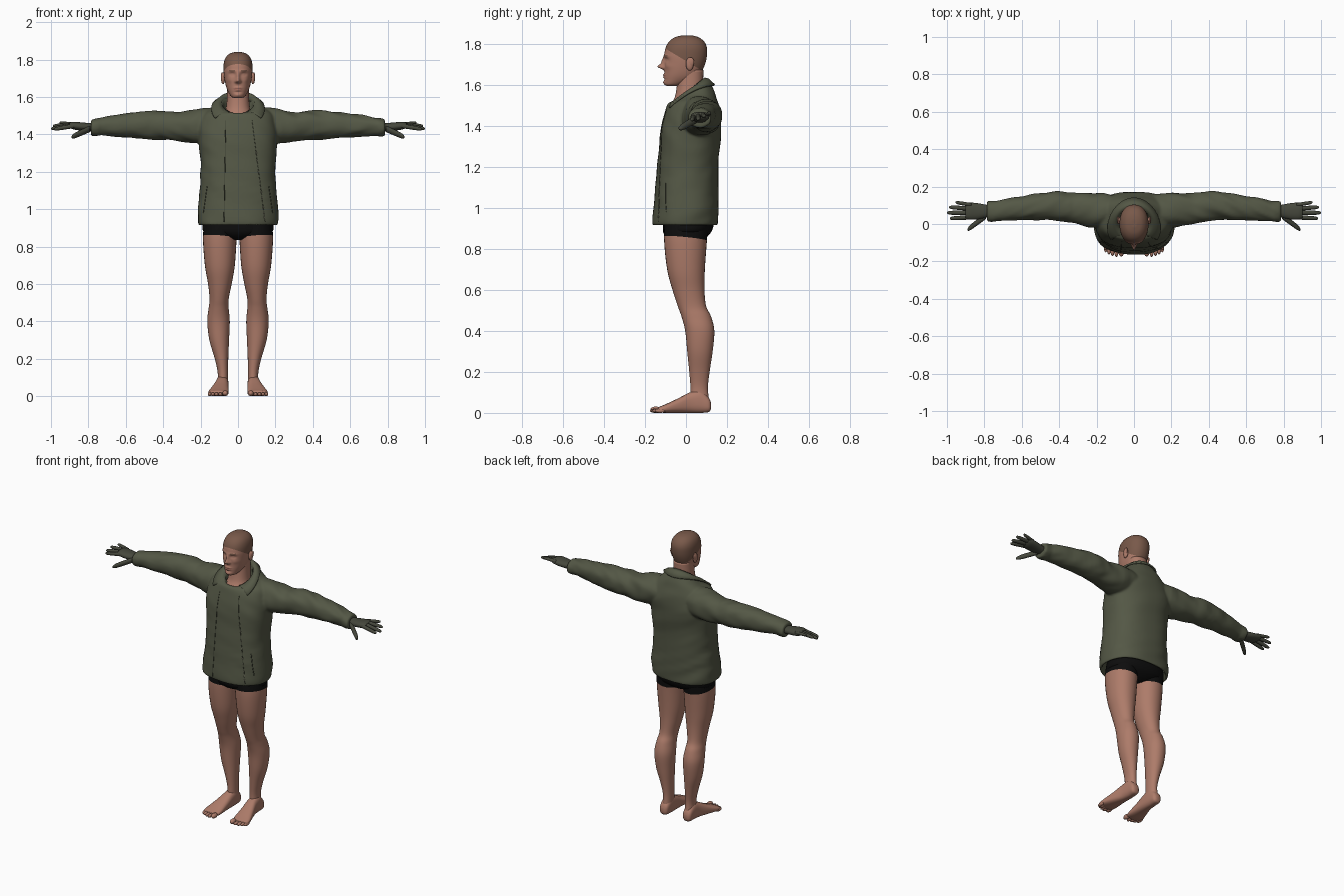
import bpy, bmesh, math
from mathutils import Vector, noise

if "Cube" in bpy.data.objects:
    bpy.data.objects.remove(bpy.data.objects["Cube"])


def mat(name, rgb):
    m = bpy.data.materials.new(name)
    m.diffuse_color = (*rgb, 1)
    m.use_nodes = True
    m.node_tree.nodes["Principled BSDF"].inputs["Base Color"].default_value = m.diffuse_color
    return m


SKIN = mat("skin", (.42, .20, .143))
HAIR = mat("short hair", (.19, .10, .068))
LIPS = mat("lips", (.36, .15, .11))
OLIVE = mat("olive cloth", (.088, .096, .06))
SEAM = mat("seam dark olive", (.045, .05, .032))
GLOVE = mat("glove", (.06, .063, .045))
BLACK = mat("black briefs", (.004, .004, .004))
ZIP = mat("zip metal", (.25, .24, .17))


def finish(name, bm, *mats, mirror=False):
    bmesh.ops.recalc_face_normals(bm, faces=bm.faces)
    me = bpy.data.meshes.new(name)
    bm.to_mesh(me)
    bm.free()
    me.polygons.foreach_set("use_smooth", [True] * len(me.polygons))
    ob = bpy.data.objects.new(name, me)
    bpy.context.collection.objects.link(ob)
    for m in mats:
        me.materials.append(m)
    if mirror:
        ob.modifiers.new("mirror", 'MIRROR').use_mirror_merge = False
    return ob


def spline(rows, steps):
    """Catmull-Rom interpolation between rows of numbers."""
    out = []
    for i in range(len(rows) - 1):
        a, b, c, d = (rows[max(0, min(len(rows) - 1, i + k))] for k in (-1, 0, 1, 2))
        for j in range(steps):
            t = j / steps
            out.append([.5 * (2 * q + (r - p) * t + (2 * p - 5 * q + 4 * r - s) * t * t
                              + (3 * q - p - 3 * r + s) * t ** 3) for p, q, r, s in zip(a, b, c, d)])
    return out + [list(rows[-1])]


def loft(bm, rings, axis='Z', s=1, seg=32, steps=5, n=2.2, wob=0):
    """Closed tube through rings (position, lo1, hi1, lo2, hi2[, tilt]) along an axis."""
    rings = [tuple(r) + (0,) * (6 - len(r)) for r in rings]
    loops = []
    for a, l1, h1, l2, h2, tilt in spline(rings, steps):
        loop = []
        for k in range(seg):
            t = 2 * math.pi * k / seg
            c, d = math.cos(t), math.sin(t)
            e1 = math.copysign(abs(c) ** (2 / n), c)
            e2 = math.copysign(abs(d) ** (2 / n), d)
            f = 1 + wob * noise.noise(Vector((a * 14 + c, c * 1.3 + a * 5, d * 1.3 + s)))
            u = (l1 + h1) / 2 + (h1 - l1) / 2 * e1 * f
            v = (l2 + h2) / 2 + (h2 - l2) / 2 * e2 * f
            w = a + tilt * d
            p = {'Z': (u, v, w), 'X': (w, u, v), 'Y': (u, w, v)}[axis]
            loop.append(bm.verts.new((p[0] * s, p[1], p[2])))
        loops.append(loop)
    for p, q in zip(loops, loops[1:]):
        for k in range(seg):
            bm.faces.new((p[k], p[(k + 1) % seg], q[(k + 1) % seg], q[k]))
    bm.faces.new(loops[0])
    bm.faces.new(loops[-1])


def ball(bm, co, size):
    vs = bmesh.ops.create_uvsphere(bm, u_segments=16, v_segments=10, radius=1)["verts"]
    for v in vs:
        v.co = Vector(co) + Vector(v.co[i] * size[i] for i in range(3))


# Jacket: torso and both sleeves fused into one cloth shell
bm = bmesh.new()
torso = [(1.0, .185, -.135, .125), (.925, .197, -.147, .138), (.92, .213, -.163, .155),
         (1.0, .213, -.157, .157), (1.15, .202, -.146, .157), (1.25, .2, -.138, .16),
         (1.35, .21, -.13, .168), (1.42, .213, -.118, .173), (1.48, .2, -.098, .165),
         (1.518, .175, -.086, .15, .01), (1.545, .13, -.076, .135, .03),
         (1.57, .096, -.068, .105, .055), (1.56, .08, -.06, .085, .055), (1.5, .07, -.05, .07, .03)]
loft(bm, [(z, -r, r, *rest) for z, r, *rest in torso], seg=64, n=2.4, wob=.035)
sleeve = [(.09, -.03, .155, 1.37, 1.535), (.21, -.02, .168, 1.352, 1.537), (.31, .0, .165, 1.362, 1.518),
          (.35, .008, .168, 1.366, 1.522), (.42, .018, .174, 1.37, 1.528), (.55, .022, .158, 1.381, 1.518),
          (.66, .018, .14, 1.388, 1.505), (.73, .016, .125, 1.394, 1.49), (.75, .012, .124, 1.39, 1.488),
          (.782, .014, .122, 1.391, 1.48), (.786, .03, .105, 1.405, 1.465)]
for s in (1, -1):
    loft(bm, sleeve, 'X', s, seg=48, wob=.09)
jacket = finish("jacket", bm, OLIVE)
rm = jacket.modifiers.new("fuse", 'REMESH')
rm.mode, rm.voxel_size, rm.use_smooth_shade = 'VOXEL', .007, True
sm = jacket.modifiers.new("soften", 'SMOOTH')
sm.factor, sm.iterations = .5, 4

# Fold-down collar, wrapped around the back of the neck
bm = bmesh.new()
grid = []
for i in range(41):
    a = math.radians(-150 + 7.5 * i)
    c = math.cos(a)
    top = Vector((.092 * math.sin(a), .015 + .078 * c, 1.57 + .06 * c))
    low = Vector((.142 * math.sin(a * .8), .02 + .118 * c, 1.535 + .062 * c + .027 * math.sin(a) ** 2))
    inn = top + Vector((-.006 * math.sin(a), -.006 * c, -.035))
    mid = top.lerp(low, .35) + Vector((0, 0, .006))
    grid.append([bm.verts.new(p) for p in (inn, top, mid, low)])
for p, q in zip(grid, grid[1:]):
    for k in range(3):
        bm.faces.new((p[k], p[k + 1], q[k + 1], q[k]))
collar = finish("collar", bm, OLIVE)
so = collar.modifiers.new("thickness", 'SOLIDIFY')
so.thickness, so.offset = .01, 0

# Front seam, zip and pocket edges laid on the jacket surface
shell = jacket.evaluated_get(bpy.context.evaluated_depsgraph_get())


def front_y(x, z):
    hit, co, _, _ = shell.ray_cast(Vector((x, -1, z)), Vector((0, 1, 0)))
    return co.y if hit else -.12


def strip(bm, x0, z0, x1, z1, w=.0025):
    pts = [(x0 + (x1 - x0) * i / 12, z0 + (z1 - z0) * i / 12) for i in range(13)]
    loft(bm, [(z, x - w, x + w, front_y(x, z) - .002, front_y(x, z) + .004) for x, z in pts], seg=6, steps=2)


bm = bmesh.new()
strip(bm, -.075, .93, -.065, 1.475)
strip(bm, .145, .93, .075, 1.475, .0015)
for s in (1, -1):
    strip(bm, s * .185, .98, s * .165, 1.12)
finish("jacket_seams", bm, SEAM)
bm = bmesh.new()
for z in (.955, .98, 1.01, 1.06, 1.09, 1.15, 1.2, 1.26, 1.3):
    x = .145 - .07 * (z - .93) / .545
    ball(bm, (x, front_y(x, z) - .001, z), (.003, .003, .006))
finish("zip_teeth", bm, ZIP)

# Head with sculpted face, hair coloured above a slanted hairline
bm = bmesh.new()
head = [(1.594, .02, -.095, -.04), (1.602, .036, -.104, -.01), (1.63, .054, -.106, .05),
        (1.66, .065, -.105, .075), (1.70, .073, -.105, .093), (1.74, .077, -.106, .102),
        (1.78, .076, -.099, .102), (1.81, .066, -.082, .088), (1.83, .046, -.055, .062),
        (1.839, .02, -.022, .03), (1.84, .003, -.003, .003)]
loft(bm, [(z, -r, r, f, b) for z, r, f, b in head], seg=112, steps=9)
bumps = [(0, 1.687, .011, .012, .03), (0, 1.71, .009, .022, .014), (.012, 1.682, .007, .007, .009),
         (.031, 1.721, .015, .009, -.011), (.031, 1.72, .009, .005, .006), (.03, 1.739, .022, .006, .004),
         (.045, 1.69, .016, .014, .004), (0, 1.648, .019, .005, .007), (0, 1.636, .016, .005, .006),
         (0, 1.610, .018, .009, .006), (0, 1.625, .02, .004, -.003)]
for v in bm.verts:
    if v.co.y < 0:
        for x, z, sx, sz, h in bumps:
            v.co.y -= h * math.exp(-((abs(v.co.x) - x) / sx) ** 2 - ((v.co.z - z) / sz) ** 2)
up = Vector((0, .6, 1))
root = Vector((0, -.095, 1.772))
bmesh.ops.bisect_plane(bm, geom=bm.verts[:] + bm.edges[:] + bm.faces[:], plane_co=root, plane_no=up)
for f in bm.faces:
    c = f.calc_center_median()
    x = abs(c.x)
    brow = .013 < x < .046 and abs(c.z - 1.739) < .0035 and c.y < -.03
    lip = x < .024 and abs(c.z - 1.642) < .009 - x * .25 and c.y < -.05
    f.material_index = 1 if brow or (c - root).dot(up) > 0 else 2 if lip else 0
finish("head", bm, SKIN, HAIR, LIPS)

# Ears
bm = bmesh.new()
ball(bm, (.08, .018, 1.70), (.011, .019, .032))
ball(bm, (.085, .024, 1.71), (.007, .016, .022))
finish("ears", bm, SKIN, mirror=True)

# Neck
bm = bmesh.new()
loft(bm, [(1.46, -.085, .085, -.078, .08), (1.5, -.076, .076, -.074, .08), (1.54, -.064, .064, -.054, .08),
          (1.6, -.059, .059, -.044, .083), (1.67, -.058, .058, -.04, .085)])
finish("neck", bm, SKIN)

# Gloved hands: palm, four fingers and thumb
bm = bmesh.new()
loft(bm, [(.75, .035, .1, 1.415, 1.46), (.79, .034, .103, 1.415, 1.46), (.84, .024, .112, 1.42, 1.464),
          (.88, .024, .114, 1.426, 1.467), (.9, .032, .11, 1.435, 1.462)], 'X')
digits = [((.87, .036, 1.446), (.985, .03, 1.427), .012), ((.87, .06, 1.45), (1.0, .06, 1.43), .0125),
          ((.87, .082, 1.452), (.99, .09, 1.445), .012), ((.87, .102, 1.452), (.955, .116, 1.462), .0105),
          ((.79, .045, 1.43), (.89, -.03, 1.385), .0175)]
for p, q, r in digits:
    rings = []
    for t, k in ((0, 1), (.5, .95), (.8, .85), (.93, .65), (.98, .4), (1, .05)):
        x, y, z = Vector(p).lerp(Vector(q), t)
        rings.append((x, y - r * k, y + r * k, z - r * k, z + r * k))
    loft(bm, rings, 'X', seg=14, steps=3, n=2)
finish("gloved_hands", bm, GLOVE, mirror=True)

# Legs, coloured black above the briefs' hem
bm = bmesh.new()
loft(bm, [(.97, .0, .175, -.1, .115), (.85, .007, .187, -.107, .103), (.7, .017, .177, -.092, .092),
          (.6, .034, .16, -.066, .09), (.52, .05, .152, -.04, .098), (.47, .05, .157, -.022, .122),
          (.4, .044, .164, -.004, .138), (.3, .048, .153, .006, .13), (.2, .052, .124, .016, .115),
          (.12, .053, .108, .022, .107), (.04, .052, .112, .02, .115)], n=2.1)
bmesh.ops.bisect_plane(bm, geom=bm.verts[:] + bm.edges[:] + bm.faces[:],
                       plane_co=(.1, 0, .85), plane_no=(-.08, .1, 1))
for f in bm.faces:
    c = f.calc_center_median()
    f.material_index = int((c - Vector((.1, 0, .85))).dot(Vector((-.08, .1, 1))) > 0)
finish("legs", bm, SKIN, BLACK, mirror=True)

# Briefs around the hips
bm = bmesh.new()
loft(bm, [(.835, -.03, .03, -.06, .06), (.85, -.1, .1, -.09, .09), (.88, -.183, .183, -.111, .122),
          (.93, -.187, .187, -.112, .135), (1.03, -.18, .18, -.11, .12)], seg=48)
finish("briefs", bm, BLACK)

# Feet and toes
bm = bmesh.new()
loft(bm, [(.122, .07, .1, .018, .05), (.11, .056, .112, .004, .075), (.07, .051, .116, 0, .11),
          (.02, .05, .122, 0, .1), (-.04, .05, .14, 0, .07), (-.1, .05, .158, 0, .042),
          (-.135, .056, .158, .003, .028)], 'Y', n=2.6)
for i, (x, y) in enumerate(((.068, -.148), (.094, -.15), (.115, -.145), (.134, -.137), (.151, -.126))):
    r = .0155 if i == 0 else .0105
    ball(bm, (x, y, r), (r, .026, r))
finish("feet", bm, SKIN, mirror=True)
